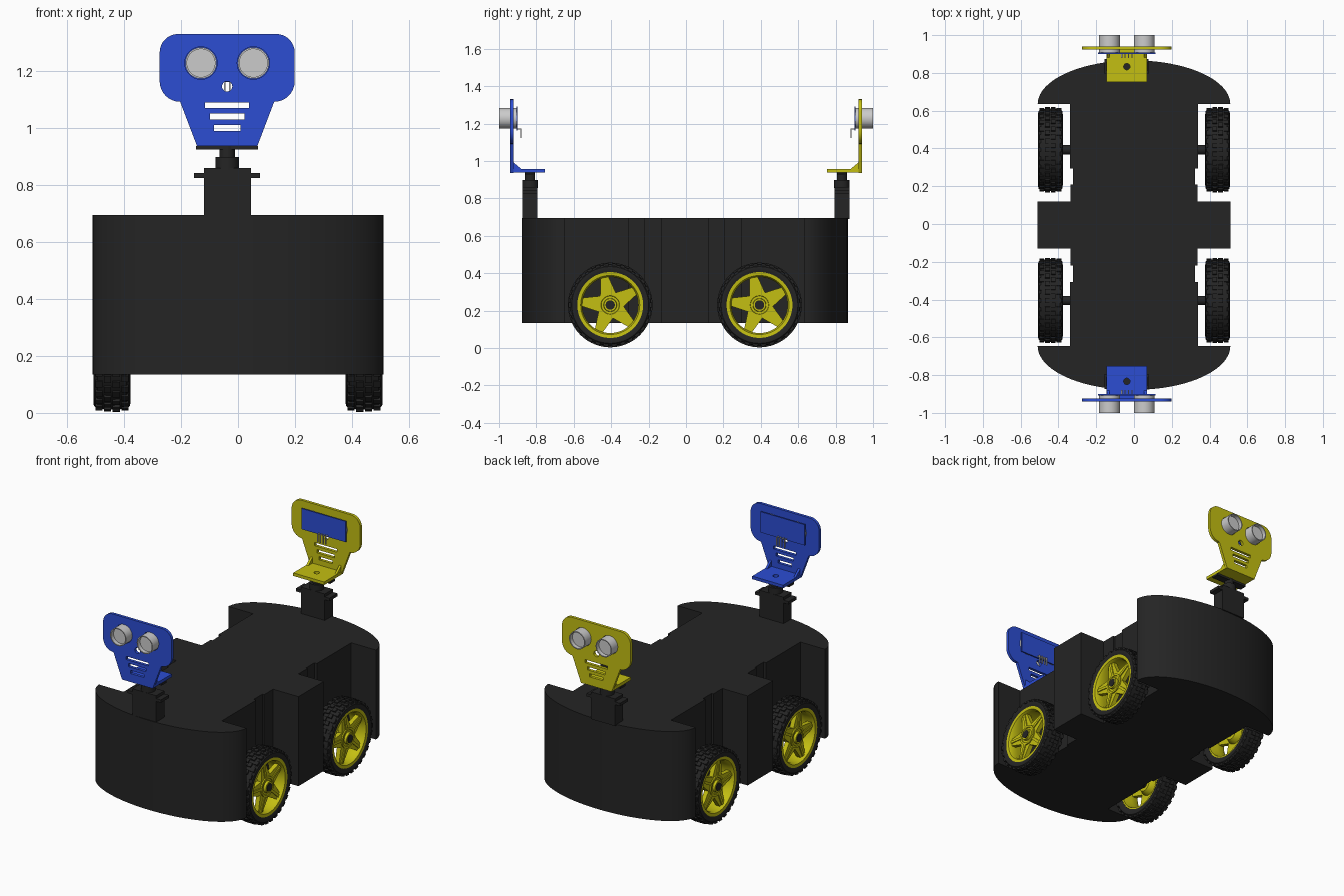
import bpy, bmesh
from math import sin, cos, pi, radians
from mathutils import Matrix, Vector

if "Cube" in bpy.data.objects:
    bpy.data.objects.remove(bpy.data.objects["Cube"])


def material(name, col):
    m = bpy.data.materials.new(name)
    m.diffuse_color = (*col, 1)
    m.use_nodes = True
    m.node_tree.nodes["Principled BSDF"].inputs["Base Color"].default_value = m.diffuse_color
    return m


BLACK = material("black", (0.018, 0.018, 0.018))
BLUE = material("blue", (0.025, 0.075, 0.65))
YELLOW = material("yellow", (0.55, 0.52, 0.006))
XZ = Matrix(((1, 0, 0), (0, 0, -1), (0, 1, 0))).to_4x4()   # outline drawn in x,z
YZ = Matrix(((0, 0, 1), (1, 0, 0), (0, 1, 0))).to_4x4()    # outline drawn in y,z
ID = Matrix()


def finish(name, bm, mat, M=ID):
    bm.transform(M)
    bmesh.ops.remove_doubles(bm, verts=bm.verts, dist=1e-5)
    bmesh.ops.recalc_face_normals(bm, faces=bm.faces)
    me = bpy.data.meshes.new(name)
    bm.to_mesh(me)
    bm.free()
    ob = bpy.data.objects.new(name, me)
    bpy.context.collection.objects.link(ob)
    if mat:
        me.materials.append(mat)
    bpy.ops.object.select_all(action='DESELECT')
    ob.select_set(True)
    bpy.context.view_layer.objects.active = ob
    bpy.ops.object.shade_smooth_by_angle(angle=radians(35))
    return ob


def prism(bm, loops, thick, M):
    """Extruded outline; loops after the first are holes."""
    cu = bpy.data.curves.new("outline", 'CURVE')
    cu.dimensions, cu.fill_mode, cu.extrude = '2D', 'BOTH', thick / 2
    for pts in loops:
        sp = cu.splines.new('POLY')
        sp.points.add(len(pts) - 1)
        for p, (u, v) in zip(sp.points, pts):
            p.co = (u, v, 0, 1)
        sp.use_cyclic_u = True
    ob = bpy.data.objects.new("outline", cu)
    bpy.context.collection.objects.link(ob)
    me = bpy.data.meshes.new_from_object(ob.evaluated_get(bpy.context.evaluated_depsgraph_get()))
    me.transform(M)
    bm.from_mesh(me)
    bpy.data.meshes.remove(me)
    bpy.data.objects.remove(ob)
    bpy.data.curves.remove(cu)


def box(bm, x0, x1, y0, y1, z0, z1, M=ID):
    c = Matrix.Translation(((x0 + x1) / 2, (y0 + y1) / 2, (z0 + z1) / 2))
    bmesh.ops.create_cube(bm, size=1, matrix=M @ c @ Matrix.Diagonal((x1 - x0, y1 - y0, z1 - z0, 1)))


def revolve(bm, prof, M=ID, seg=64, closed=True):
    """Spin (x, r) profile around the x axis."""
    rings = [[bm.verts.new(M @ Vector((x, r * cos(2 * pi * i / seg), r * sin(2 * pi * i / seg))))
              for i in range(seg)] for x, r in prof]
    pairs = list(zip(rings, rings[1:])) + ([(rings[-1], rings[0])] if closed else [])
    for a, b in pairs:
        for i in range(seg):
            j = (i + 1) % seg
            bm.faces.new((a[i], a[j], b[j], b[i]))
    if not closed:
        bm.faces.new(rings[0])
        bm.faces.new(rings[-1])


def arc(cx, cy, rx, ry, a0, a1, n):
    return [(cx + rx * cos(radians(a0 + (a1 - a0) * i / n)),
             cy + ry * sin(radians(a0 + (a1 - a0) * i / n))) for i in range(n + 1)]


def circle(cx, cy, r, n=24):
    return arc(cx, cy, r, r, 0, 360, n)[:-1]


# Chassis: one outline with wheel bays and elliptical ends
side = [(0.51, 0.125), (0.335, 0.125), (0.335, 0.215), (0.323, 0.215),
        (0.323, 0.30), (0.34, 0.30), (0.34, 0.64)]
quarter = side + arc(0, 0.64, 0.51, 0.232, 0, 90, 20)
half = quarter + [(-x, y) for x, y in quarter[-2::-1]]
outline = half + [(-x, -y) for x, y in half]
bm = bmesh.new()
prism(bm, [outline], 0.56, Matrix.Translation((0, -0.006, 0.415)))
finish("chassis", bm, BLACK)

# Wheels
for sx, sname in ((1, "right"), (-1, "left")):
    for y, yname in ((-0.405, "front"), (0.393, "rear")):
        M = Matrix.Translation((0, y, 0.23)) @ Matrix.Diagonal((sx, 1, 1, 1))
        tag = f"{yname}_{sname}"
        # tyre with staggered tread blocks
        bm = bmesh.new()
        revolve(bm, [(0.386, 0.170), (0.377, 0.188), (0.379, 0.205), (0.392, 0.216), (0.4425, 0.219),
                     (0.493, 0.216), (0.506, 0.205), (0.508, 0.188), (0.499, 0.170)])
        n = 30
        for k in range(n):
            for x0, x1, off, top in ((0.384, 0.409, 0, 0.222), (0.415, 0.440, 0.5, 0.226),
                                     (0.445, 0.470, 0, 0.226), (0.476, 0.501, 0.5, 0.222)):
                box(bm, x0, x1, -0.013, 0.013, 0.205, top,
                    Matrix.Rotation(2 * pi * (k + off) / n, 4, 'X'))
        finish("tyre_" + tag, bm, BLACK, M)
        # rim ring, hub and five tapered spokes
        bm = bmesh.new()
        revolve(bm, [(0.387, 0.176), (0.387, 0.160), (0.44, 0.150), (0.485, 0.150),
                     (0.500, 0.158), (0.502, 0.176)])
        star = []
        for k in range(5):
            a = radians(30 + 72 * k)
            for r, d in ((0.155, -8), (0.155, 8), (0.072, 36)):
                star.append((r * cos(a + radians(d)), r * sin(a + radians(d))))
        prism(bm, [star], 0.028, Matrix.Translation((0.468, 0, 0)) @ YZ)
        for k in range(5):
            box(bm, 0.478, 0.488, -0.008, 0.008, 0.05, 0.15, Matrix.Rotation(radians(-60 + 72 * k), 4, 'X'))
        revolve(bm, [(0.42, 0.045), (0.45, 0.062), (0.490, 0.062), (0.490, 0.050), (0.485, 0.048),
                     (0.485, 0.036), (0.500, 0.034)], seg=32, closed=False)
        finish("rim_" + tag, bm, YELLOW, M)
        # axle
        bm = bmesh.new()
        revolve(bm, [(0.31, 0.025), (0.503, 0.025)], seg=20, closed=False)
        finish("axle_" + tag, bm, BLACK, M)

# Sensor heads: drawn for the front, mirrored in y for the rear
CX = -0.038
UP = Matrix.Translation((CX, -0.833, 0)) @ Matrix.Rotation(-pi / 2, 4, 'Y')   # x axis -> z
for s, tag, colour in ((1, "front", BLUE), (-1, "rear", YELLOW)):
    M = Matrix.Diagonal((1, s, 1, 1))
    # servo
    bm = bmesh.new()
    box(bm, -0.12, 0.045, -0.873, -0.793, 0.69, 0.86)
    box(bm, -0.155, 0.077, -0.873, -0.793, 0.824, 0.842)
    revolve(bm, [(0.855, 0.041), (0.898, 0.041)], UP, 32, False)
    revolve(bm, [(0.89, 0.027), (0.938, 0.027)], UP, 24, False)
    finish("servo_" + tag, bm, BLACK, M)
    bm = bmesh.new()
    box(bm, CX - 0.109, CX + 0.109, -0.857, -0.809, 0.924, 0.937)
    finish("servo_horn_" + tag, bm, BLACK, M)

    # face plate with eye holes, round hole and three slots
    right = [(0.106, 0.937), (0.165, 1.092)] + arc(0.165, 1.164, 0.072, 0.072, -90, 0, 8) \
        + arc(0.172, 1.265, 0.065, 0.065, 0, 90, 8)
    plate = [(CX + x, z) for x, z in right] + [(CX - x, z) for x, z in reversed(right)]
    holes = [circle(CX + e, 1.228, 0.057, 32) for e in (-0.092, 0.092)] + [circle(CX, 1.146, 0.018)]
    for z, w in ((1.08, 0.077), (1.04, 0.061), (1.0, 0.047)):
        holes.append([(CX - w, z - 0.01), (CX + w, z - 0.01), (CX + w, z + 0.01), (CX - w, z + 0.01)])
    bm = bmesh.new()
    prism(bm, [plate] + holes, 0.018, Matrix.Translation((0, -0.932, 0)) @ XZ)
    # foot and corner gussets
    foot = [(CX - 0.107, -0.941), (CX + 0.107, -0.941), (CX + 0.107, -0.753), (CX - 0.107, -0.753)]
    finish("face_plate_" + tag, bm, colour, M)
    bm = bmesh.new()
    prism(bm, [foot, circle(CX, -0.833, 0.017)], 0.019, Matrix.Translation((0, 0, 0.9475)))
    for g in (-0.099, 0.099):
        prism(bm, [[(-0.93, 0.95), (-0.878, 0.955), (-0.925, 0.995)]], 0.014,
              Matrix.Translation((CX + g, 0, 0)) @ YZ)
    finish("bracket_foot_" + tag, bm, colour, M)

    # sensor board, cans and bent pins
    bm = bmesh.new()
    box(bm, CX - 0.153, CX + 0.153, -0.907, -0.900, 1.162, 1.292)
    finish("sensor_board_" + tag, bm, BLUE, M)
    for e, side_name in ((-0.092, "left"), (0.092, "right")):
        bm = bmesh.new()
        T = Matrix.Translation((CX + e, 0, 1.228)) @ Matrix.Rotation(pi / 2, 4, 'Z')
        revolve(bm, [(-0.904, 0.055), (-1.0, 0.055), (-1.0, 0.049), (-0.975, 0.049)], T, 40, False)
        finish(f"sensor_can_{side_name}_{tag}", bm, None, M)
    bm = bmesh.new()
    for k in range(4):
        x = CX + (k - 1.5) * 0.018
        box(bm, x - 0.003, x + 0.003, -0.902, -0.879, 1.167, 1.173)
        box(bm, x - 0.003, x + 0.003, -0.885, -0.879, 1.122, 1.173)
    finish("sensor_pins_" + tag, bm, None, M)
